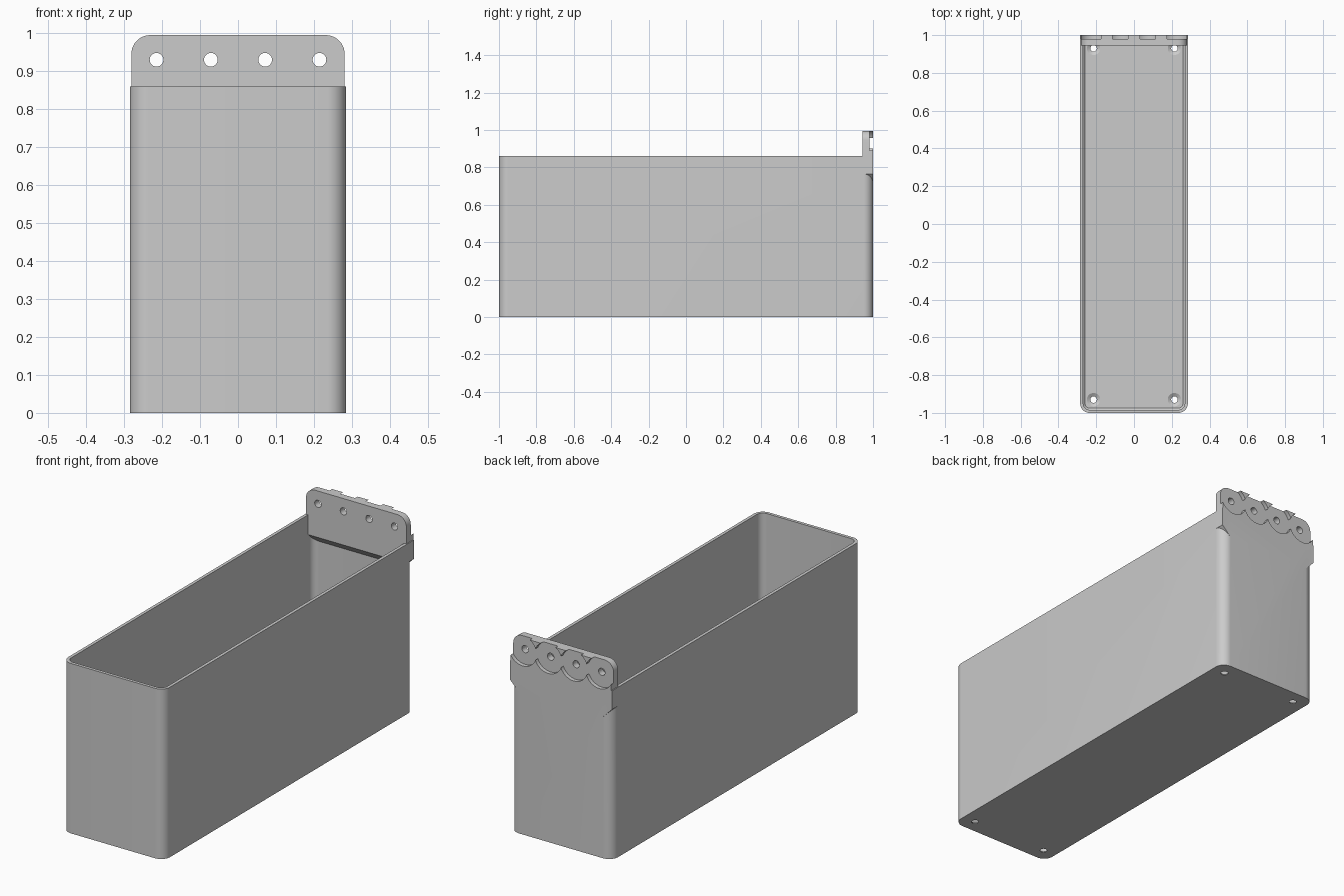
import bpy, bmesh, math
from mathutils import Matrix, Vector

if "Cube" in bpy.data.objects:
    bpy.data.objects.remove(bpy.data.objects["Cube"], do_unlink=True)

HX, HY, RIM, WALL = 0.285, 1.0, 0.86, 0.016
PLATE_Y, HOLE_Z, PITCH = 0.945, 0.93, 0.143

grey = bpy.data.materials.new("light_grey")
grey.use_nodes = True
colour = (0.6, 0.6, 0.6, 1)
grey.diffuse_color = colour
grey.node_tree.nodes["Principled BSDF"].inputs["Base Color"].default_value = colour


def make(name, bm):
    bmesh.ops.recalc_face_normals(bm, faces=bm.faces)
    mesh = bpy.data.meshes.new(name)
    bm.to_mesh(mesh)
    bm.free()
    mesh.materials.append(grey)
    obj = bpy.data.objects.new(name, mesh)
    bpy.context.collection.objects.link(obj)
    return obj


def extrude(name, points, offset):
    """Solid made by sweeping a flat outline along an offset."""
    bm = bmesh.new()
    face = bm.faces.new([bm.verts.new(p) for p in points])
    new = bmesh.ops.extrude_face_region(bm, geom=[face])["geom"]
    bmesh.ops.translate(bm, vec=Vector(offset),
                        verts=[g for g in new if isinstance(g, bmesh.types.BMVert)])
    return make(name, bm)


def arc(cx, cy, r, start, steps=10):
    return [(cx + r * math.cos(a), cy + r * math.sin(a))
            for a in (math.radians(start + 90 * i / steps) for i in range(steps + 1))]


def rounded_rect(hx, hy, r):
    return (arc(hx - r, hy - r, r, 0) + arc(r - hx, hy - r, r, 90)
            + arc(r - hx, r - hy, r, 180) + arc(hx - r, r - hy, r, 270))


def cylinder(name, r1, r2, depth, matrix):
    bm = bmesh.new()
    bmesh.ops.create_cone(bm, cap_ends=True, segments=48, radius1=r1, radius2=r2,
                          depth=depth, matrix=matrix)
    return make(name, bm)


def combine(target, tool, operation="DIFFERENCE"):
    mod = target.modifiers.new("combine", "BOOLEAN")
    mod.operation, mod.solver, mod.object = operation, "EXACT", tool
    bpy.context.view_layer.update()
    with bpy.context.temp_override(object=target, active_object=target):
        bpy.ops.object.modifier_apply(modifier=mod.name)
    bpy.data.objects.remove(tool, do_unlink=True)


# Outer shell of the bin
bin_body = extrude("hanging_bin", [(x, y, 0) for x, y in rounded_rect(HX, HY, 0.05)],
                   (0, 0, RIM))

# Hanging plate: rounded top, square shoulders, sloped lower corners
half = [(0.235, 0.715), (HX, 0.765), (HX, RIM), (0.281, RIM)] + arc(0.231, 0.945, 0.05, 0)
outline = half + [(-x, z) for x, z in reversed(half)]
plate = extrude("hanging_plate", [(x, PLATE_Y, z) for x, z in outline],
                (0, HY - PLATE_Y, 0))
combine(bin_body, plate, "UNION")

# Cavity with a bevelled floor edge, leaving the thick plate root at the back
bm = bmesh.new()
rings = []
for inset, z in ((WALL + 0.01, WALL), (WALL, WALL + 0.01), (WALL, 1.5)):
    pts = rounded_rect(HX - inset, HY - inset, 0.05 - inset)
    rings.append([bm.verts.new((x, y, z)) for x, y in pts])
for low, high in zip(rings, rings[1:]):
    for i in range(len(low)):
        bm.faces.new((low[i - 1], low[i], high[i], high[i - 1]))
bm.faces.new(rings[0])
bm.faces.new(rings[-1])
cavity = make("cavity", bm)
root = [(PLATE_Y, 2), (1.2, 2), (1.2, 0.72), (HY - WALL, 0.72), (PLATE_Y, 0.76)]
combine(cavity, extrude("plate_root", [(-0.5, y, z) for y, z in root], (1, 0, 0)))
combine(bin_body, cavity)

# Four screw holes through the plate with round recesses behind
for i in range(4):
    x = (i - 1.5) * PITCH
    for radius, y, depth in ((0.077, 1.03, 0.1), (0.018, PLATE_Y, 0.3)):
        place = Matrix.Translation((x, y, HOLE_Z)) @ Matrix.Rotation(math.pi / 2, 4, "X")
        combine(bin_body, cylinder("plate_hole", radius, radius, depth, place))

# Countersunk holes at the floor corners
for sx in (-1, 1):
    for sy in (-1, 1):
        at = Vector((sx * 0.214, sy * HOLE_Z, 0))
        combine(bin_body, cylinder("floor_hole", 0.017, 0.017, 0.1, Matrix.Translation(at)))
        at.z = WALL - 0.005
        combine(bin_body, cylinder("countersink", 0.017, 0.037, 0.012, Matrix.Translation(at)))

# Smooth round corners, crisp edges
bpy.ops.object.select_all(action="DESELECT")
bin_body.select_set(True)
bpy.context.view_layer.objects.active = bin_body
bpy.ops.object.shade_smooth_by_angle(angle=math.radians(25))
